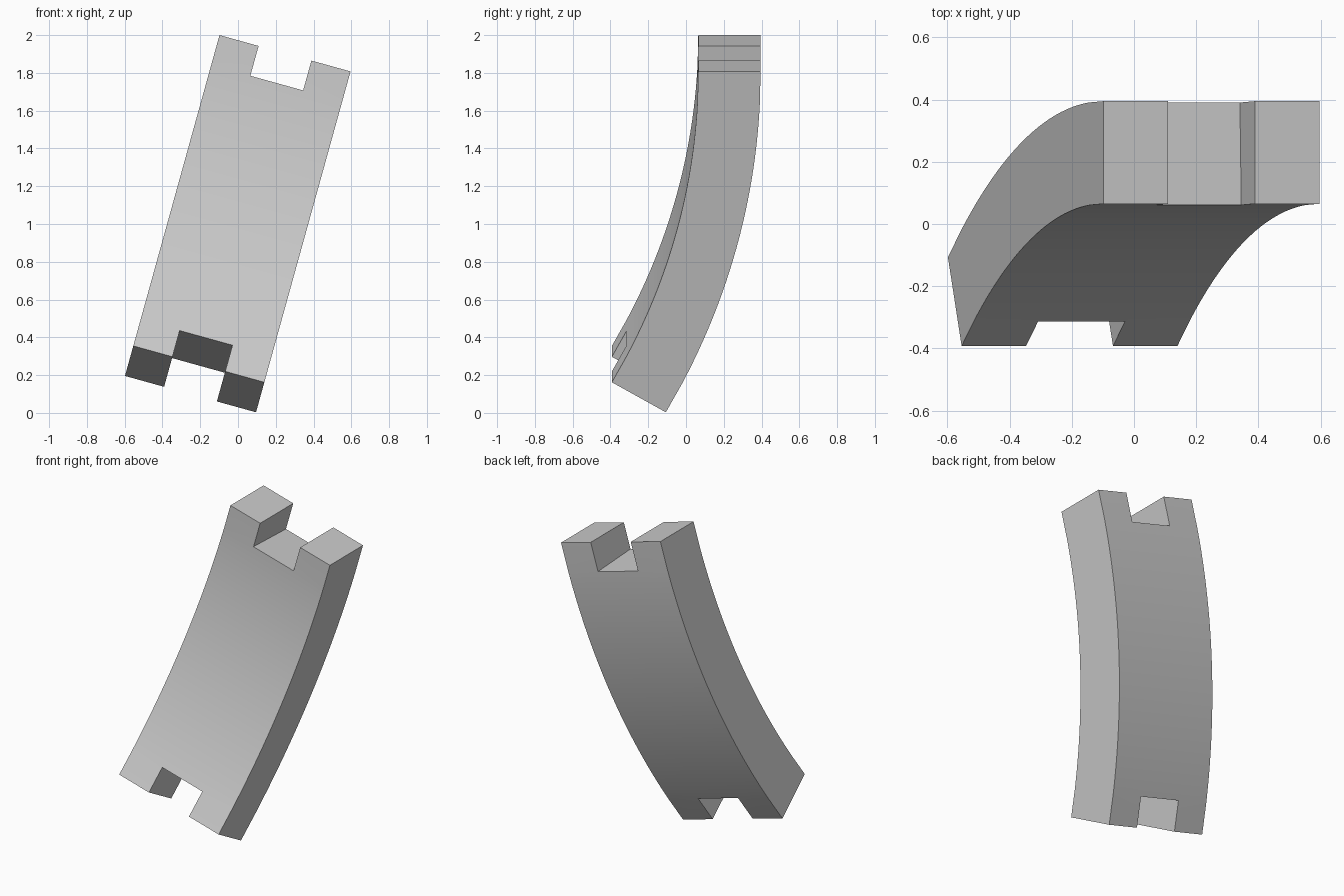
import bpy, bmesh
from math import sin, cos, radians
from mathutils import Vector

if "Cube" in bpy.data.objects:
    bpy.data.objects.remove(bpy.data.objects["Cube"])

# Plain grey material
grey = bpy.data.materials.new("light grey")
grey.use_nodes = True
colour = (0.6, 0.6, 0.6, 1)
grey.diffuse_color = colour
grey.node_tree.nodes["Principled BSDF"].inputs["Base Color"].default_value = colour

# Slab dimensions
TILT, SWEEP, NOTCH = radians(15.5), radians(30), radians(2.75)
WIDTH, NOTCH_WIDTH = 0.72, 0.29
R_INNER, R_OUTER, BACK_Y = 3.415, 3.745, 0.395
STEPS = 24

across = Vector((cos(TILT), 0, -sin(TILT)))
along = Vector((sin(TILT), 0, cos(TILT)))
corner = Vector((-0.098, 0, 2.0))


def place(u, angle, radius):
    """Point on the tilted arc: u across the width, angle down from the top."""
    p = corner + across * u - along * radius * sin(angle)
    p.y = BACK_Y - R_OUTER + radius * cos(angle)
    return p


# Columns and rows, with the middle end cells left out as notches
side = (WIDTH - NOTCH_WIDTH) / 2
columns = [0, side, WIDTH - side, WIDTH]
middle = [NOTCH + (SWEEP - 2 * NOTCH) * i / STEPS for i in range(STEPS + 1)]
rows = [0] + middle + [SWEEP]

bm = bmesh.new()


def sheet(radius):
    return [[bm.verts.new(place(u, a, radius)) for u in columns] for a in rows]


inner, outer = sheet(R_INNER), sheet(R_OUTER)
last = len(rows) - 2
cells = {(r, c) for r in range(last + 1) for c in range(3)} - {(0, 1), (last, 1)}

# Front and back skins, plus a wall wherever a cell has no neighbour
for r, c in sorted(cells):
    ring = [(r, c), (r, c + 1), (r + 1, c + 1), (r + 1, c)]
    neighbours = [(r - 1, c), (r, c + 1), (r + 1, c), (r, c - 1)]
    for skin in (inner, outer):
        bm.faces.new([skin[i][j] for i, j in ring])
    for k, cell in enumerate(neighbours):
        if cell not in cells:
            (i, j), (m, n) = ring[k], ring[(k + 1) % 4]
            bm.faces.new([inner[i][j], inner[m][n], outer[m][n], outer[i][j]])

bmesh.ops.recalc_face_normals(bm, faces=bm.faces)
mesh = bpy.data.meshes.new("curved_notched_slab")
bm.to_mesh(mesh)
bm.free()
mesh.materials.append(grey)
slab = bpy.data.objects.new("curved_notched_slab", mesh)
bpy.context.collection.objects.link(slab)

# Smooth along the curve, sharp at the edges
bpy.ops.object.select_all(action="DESELECT")
slab.select_set(True)
bpy.context.view_layer.objects.active = slab
bpy.ops.object.shade_smooth_by_angle(angle=radians(30))
